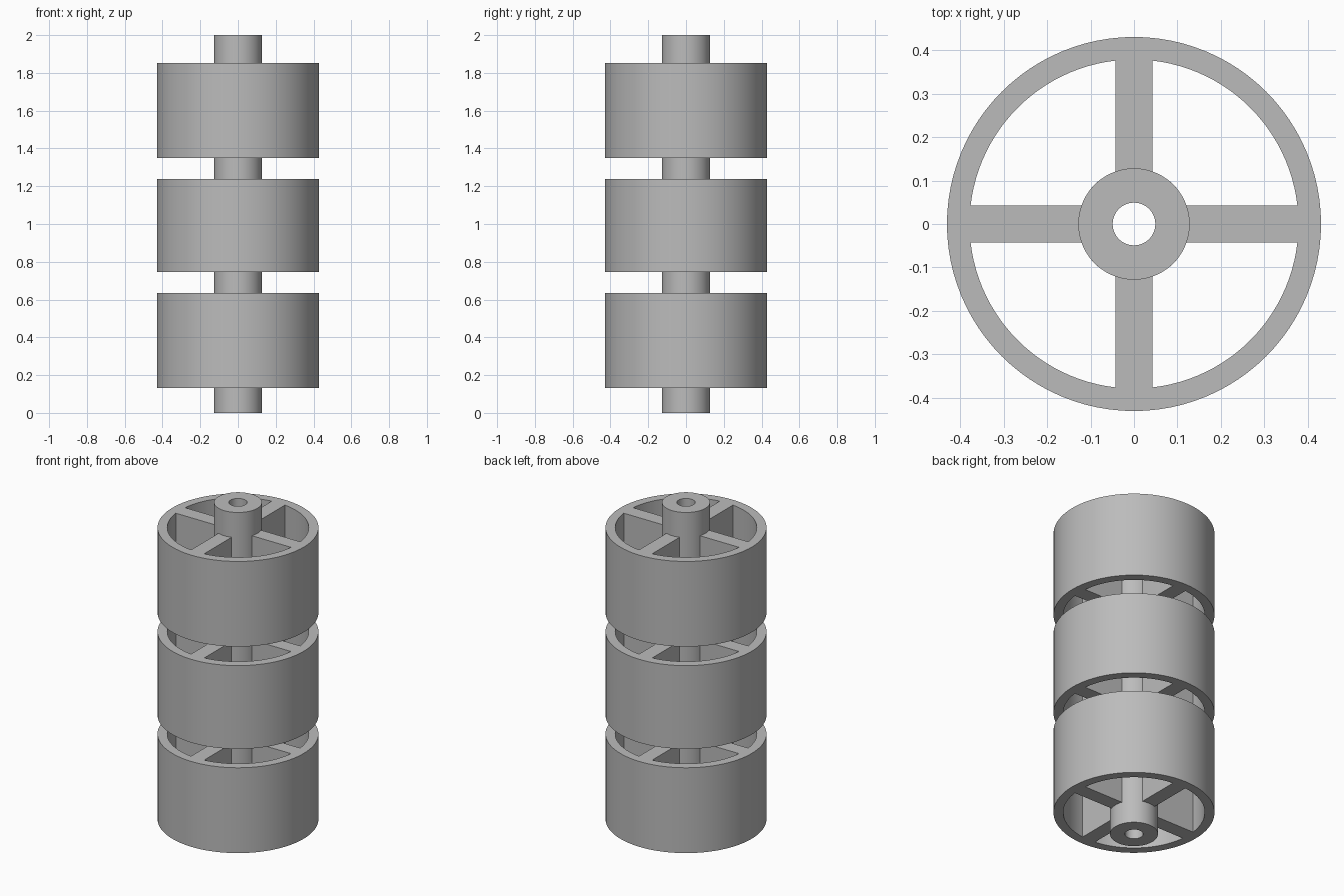
import bpy, bmesh
from math import sin, cos, asin, pi, radians

RIM_OUTER, RIM_INNER = 0.43, 0.378
HUB, BORE = 0.128, 0.049
SPOKE_HALF = 0.043
SEGMENTS = 96

cube = bpy.data.objects.get("Cube")
if cube:
    bpy.data.objects.remove(cube, do_unlink=True)

gray = bpy.data.materials.new("plain gray")
gray.use_nodes = True
color = (0.5, 0.5, 0.5, 1)
gray.diffuse_color = color
gray.node_tree.nodes["Principled BSDF"].inputs["Base Color"].default_value = color


def arc(radius, start, end, steps):
    return [(radius * cos(start + (end - start) * i / steps),
             radius * sin(start + (end - start) * i / steps))
            for i in range(steps + 1)]


def circle(radius):
    return arc(radius, 0, 2 * pi, SEGMENTS)[:-1]


def window(turn):
    """Opening between two neighbouring spokes."""
    a, b = asin(SPOKE_HALF / HUB), asin(SPOKE_HALF / RIM_INNER)
    quarter = pi / 2
    return (arc(RIM_INNER, turn + b, turn + quarter - b, SEGMENTS // 4)
            + arc(HUB, turn + quarter - a, turn + a, SEGMENTS // 8))


def extrude_outline(name, loops, bottom, top):
    """Solid from an outer loop with holes, raised from bottom to top."""
    curve = bpy.data.curves.new(name, 'CURVE')
    curve.dimensions = '2D'
    curve.fill_mode = 'BOTH'
    curve.extrude = (top - bottom) / 2
    for loop in loops:
        spline = curve.splines.new('POLY')
        spline.points.add(len(loop) - 1)
        for point, (x, y) in zip(spline.points, loop):
            point.co = (x, y, 0, 1)
        spline.use_cyclic_u = True
    obj = bpy.data.objects.new(name, curve)
    bpy.context.collection.objects.link(obj)
    bpy.ops.object.select_all(action='DESELECT')
    obj.select_set(True)
    bpy.context.view_layer.objects.active = obj
    bpy.ops.object.convert(target='MESH')
    obj = bpy.context.view_layer.objects.active

    bm = bmesh.new()
    bm.from_mesh(obj.data)
    bmesh.ops.remove_doubles(bm, verts=bm.verts, dist=0.0001)
    bmesh.ops.recalc_face_normals(bm, faces=bm.faces)
    bmesh.ops.translate(bm, verts=bm.verts, vec=(0, 0, (top + bottom) / 2))
    bm.to_mesh(obj.data)
    bm.free()

    obj.data.materials.clear()
    obj.data.materials.append(gray)
    bpy.ops.object.shade_smooth_by_angle(angle=radians(30))
    return obj


# Hollow hub running the full height
extrude_outline("hub_tube", [circle(HUB), circle(BORE)], 0, 2)

# Three four-spoked wheels; their centre holes sit hidden inside the hub wall
wheel_loops = [circle(RIM_OUTER), circle((HUB + BORE) / 2)]
wheel_loops += [window(i * pi / 2) for i in range(4)]
for name, bottom, top in (("lower_wheel", 0.133, 0.636),
                          ("middle_wheel", 0.747, 1.238),
                          ("upper_wheel", 1.35, 1.852)):
    extrude_outline(name, wheel_loops, bottom, top)
